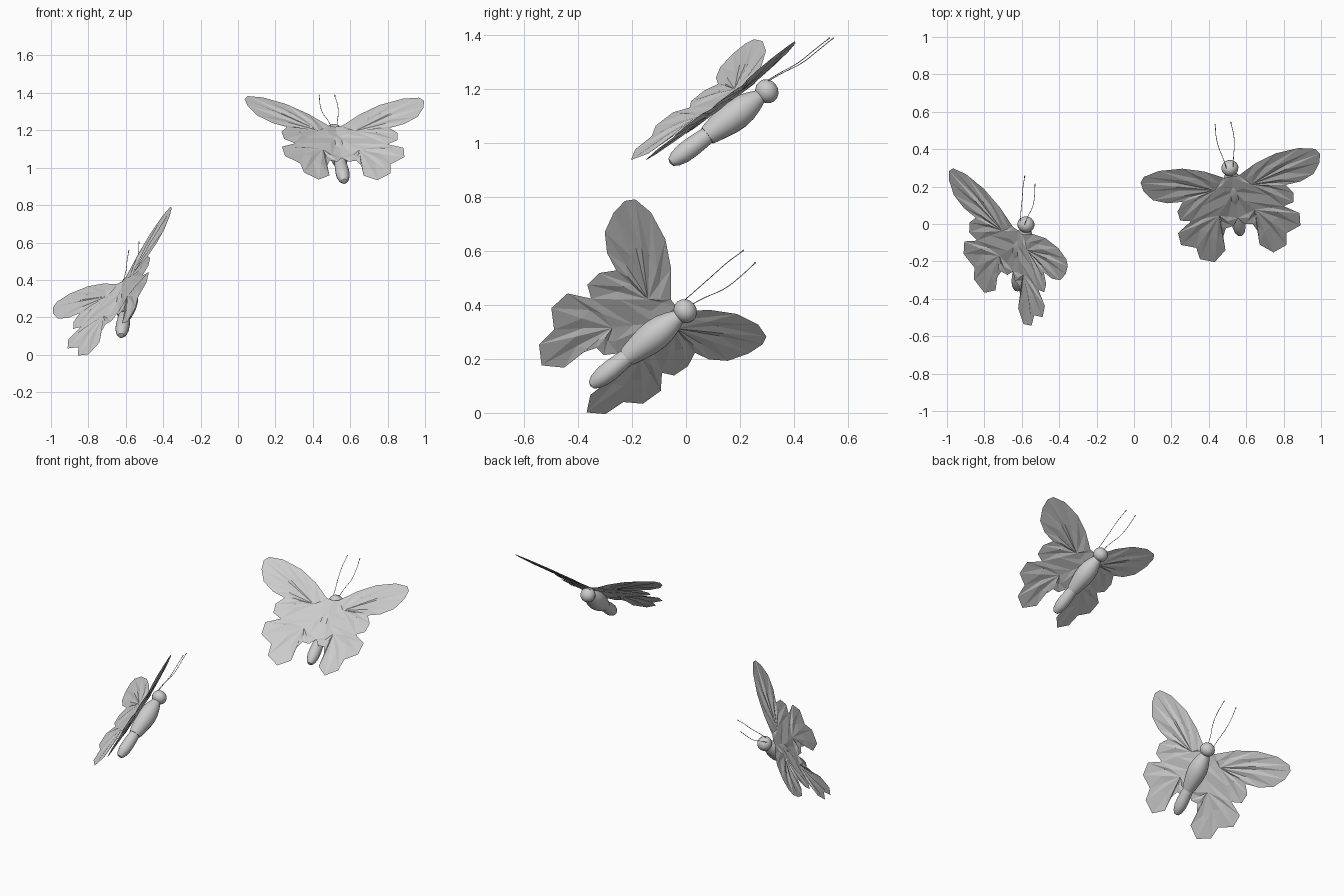
import bpy, bmesh, math
from mathutils import Vector, Matrix

if "Cube" in bpy.data.objects:
    bpy.data.objects.remove(bpy.data.objects["Cube"])

grey = bpy.data.materials.new("plain_grey")
grey.diffuse_color = (0.6, 0.6, 0.6, 1)
grey.use_nodes = True
grey.node_tree.nodes["Principled BSDF"].inputs["Base Color"].default_value = grey.diffuse_color

DIHEDRAL = math.radians(10.5)
# Wing outlines: (out from body, along body); hubs are where the creases meet
FORE = [(0, -.02), (.039, -.017), (.141, .06), (.257, .118), (.385, .145), (.472, .134),
        (.494, .102), (.485, .042), (.443, -.032), (.366, -.078), (.283, -.096),
        (.32, -.15), (.312, -.212), (.255, -.236), (0, -.12)]
HIND = [(0, -.12), (.255, -.236), (.335, -.288), (.329, -.37), (.249, -.416), (.239, -.495),
        (.162, -.54), (.094, -.483), (.094, -.391), (.074, -.343), (.031, -.342), (0, -.30)]
FORE_HUB, HIND_HUB = (.10, -.08), (.10, -.25)
# Body profiles: (along body, radius)
THORAX = [(-.02, .0), (-.03, .026), (-.06, .04), (-.10, .053), (-.14, .058), (-.18, .056),
          (-.22, .049), (-.26, .041), (-.277, .036), (-.277, .0)]
ABDOMEN = [(-.25, .0), (-.255, .03), (-.30, .034), (-.35, .037), (-.39, .036),
           (-.425, .028), (-.445, .016), (-.45, .0)]
HEAD = [(.042 * math.cos(a * math.pi / 8), .046 * math.sin(a * math.pi / 8)) for a in range(9)]
AXIS_DROP = -.05    # body axis below the wing hinge


def finish(bm, name, frame, smooth):
    mesh = bpy.data.meshes.new(name)
    bm.to_mesh(mesh)
    bm.free()
    ob = bpy.data.objects.new(name, mesh)
    bpy.context.collection.objects.link(ob)
    mesh.materials.append(grey)
    ob.matrix_world = frame
    if smooth:
        bpy.ops.object.select_all(action='DESELECT')
        ob.select_set(True)
        bpy.context.view_layer.objects.active = ob
        bpy.ops.object.shade_smooth_by_angle(angle=math.radians(40))
    return ob


def lathe(name, profile, frame, segments=20):
    """Round part about the body axis."""
    bm = bmesh.new()
    verts = [bm.verts.new((0, y, AXIS_DROP + r)) for y, r in profile]
    edges = [bm.edges.new(p) for p in zip(verts, verts[1:])]
    bmesh.ops.spin(bm, geom=verts + edges, cent=(0, 0, AXIS_DROP), axis=(0, 1, 0),
                   angle=math.tau, steps=segments, use_duplicate=False)
    bmesh.ops.remove_doubles(bm, verts=bm.verts, dist=1e-5)
    bmesh.ops.recalc_face_normals(bm, faces=bm.faces)
    finish(bm, name, frame, True)


def wing(name, side, frame):
    """Thin creased wing: two fans, each with a lightly folded middle ring."""
    bm = bmesh.new()

    def point(p, lift=0.0):
        u, v = p
        return bm.verts.new((side * (u * math.cos(DIHEDRAL) - lift * math.sin(DIHEDRAL)), v,
                             u * math.sin(DIHEDRAL) + lift * math.cos(DIHEDRAL)))

    for hub, outline in ((FORE_HUB, FORE), (HIND_HUB, HIND)):
        centre = point(hub)
        rim = [point(p) for p in outline]
        mid = [point(((p[0] + hub[0]) / 2, (p[1] + hub[1]) / 2), .004 * (-1) ** i)
               for i, p in enumerate(outline)]
        for i in range(len(rim)):
            j = (i + 1) % len(rim)
            bm.faces.new((centre, mid[j], mid[i]))
            bm.faces.new((mid[i], mid[j], rim[j]))
            bm.faces.new((mid[i], rim[j], rim[i]))
    bmesh.ops.remove_doubles(bm, verts=bm.verts, dist=1e-5)
    bmesh.ops.recalc_face_normals(bm, faces=bm.faces)
    bm.faces.ensure_lookup_table()
    if bm.faces[0].normal.z < 0:
        bmesh.ops.reverse_faces(bm, faces=bm.faces)
    finish(bm, name, frame, False)


def antenna(name, side, frame):
    """Hair-thin curved feeler with a small club at the tip."""
    curve = bpy.data.curves.new(name, 'CURVE')
    curve.dimensions = '3D'
    curve.bevel_depth = .0016
    curve.bevel_resolution = 1
    curve.resolution_u = 5
    path = [(.018, .02, -.02, 1), (.027, .08, -.026, 1), (.043, .16, -.038, 1),
            (.047, .24, -.036, 1), (.043, .295, -.034, 1), (.042, .313, -.033, 2)]
    spline = curve.splines.new('BEZIER')
    spline.bezier_points.add(len(path) - 1)
    for bp, (x, y, z, r) in zip(spline.bezier_points, path):
        bp.co = (side * x, y, z)
        bp.radius = r
        bp.handle_left_type = bp.handle_right_type = 'AUTO'
    curve.use_fill_caps = True
    curve.materials.append(grey)
    ob = bpy.data.objects.new(name, curve)
    bpy.context.collection.objects.link(ob)
    ob.matrix_world = frame


def butterfly(label, hinge, along, up):
    b = Vector(along).normalized()
    side = b.cross(Vector(up)).normalized()
    frame = Matrix((side, b, side.cross(b))).transposed().to_4x4()
    frame.translation = hinge
    lathe(label + "_head", HEAD, frame)
    lathe(label + "_thorax", THORAX, frame)
    lathe(label + "_abdomen", ABDOMEN, frame)
    for s, word in ((1, "right"), (-1, "left")):
        wing(f"{label}_{word}_wing", s, frame)
        antenna(f"{label}_{word}_antenna", s, frame)


butterfly("upper_butterfly", (.518, .27, 1.23), (-.125, .796, .59), (.107, -.608, .787))
butterfly("lower_butterfly", (-.615, -.02, .405), (.108, .78, .617), (-.75, -.355, .556))
